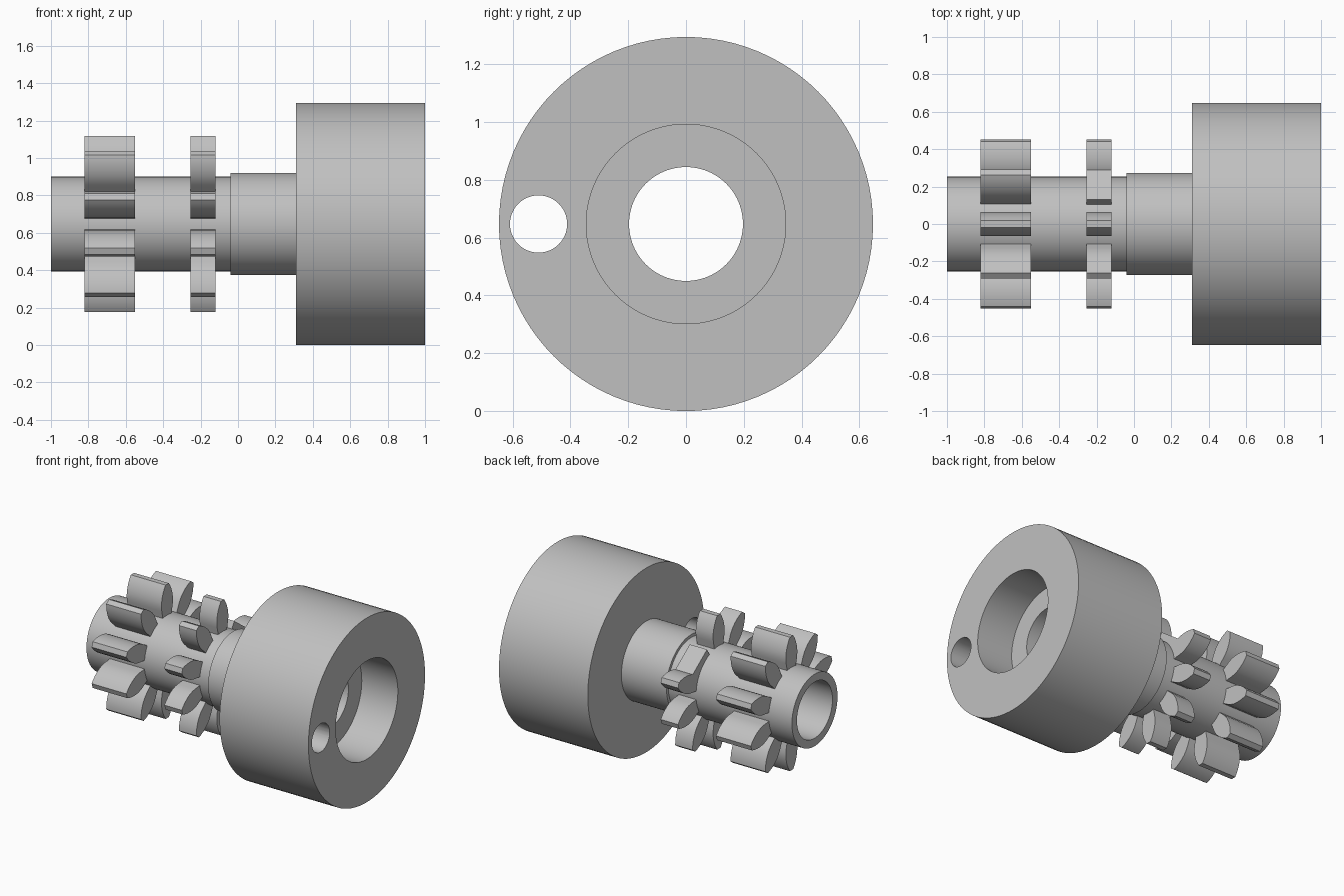
import bpy, bmesh, math
from mathutils import Matrix

if "Cube" in bpy.data.objects:
    bpy.data.objects.remove(bpy.data.objects["Cube"], do_unlink=True)

AXIS_Z = 0.647
steel = bpy.data.materials.new("steel_grey")
steel.use_nodes = True
grey = (0.53, 0.53, 0.53, 1)
steel.diffuse_color = grey
steel.node_tree.nodes["Principled BSDF"].inputs["Base Color"].default_value = grey


def finish(bm, name):
    """Turn a bmesh into a shaded object sitting on the shaft axis."""
    bmesh.ops.recalc_face_normals(bm, faces=bm.faces)
    mesh = bpy.data.meshes.new(name)
    bm.to_mesh(mesh)
    bm.free()
    mesh.materials.append(steel)
    obj = bpy.data.objects.new(name, mesh)
    obj.location.z = AXIS_Z
    bpy.context.collection.objects.link(obj)
    return obj


def smooth(obj):
    bpy.ops.object.select_all(action='DESELECT')
    obj.select_set(True)
    bpy.context.view_layer.objects.active = obj
    bpy.ops.object.shade_smooth_by_angle(angle=math.radians(30))


def lathe(name, profile, sides=96):
    """Spin a closed (x, radius) profile about the x axis."""
    bm = bmesh.new()
    rings = []
    for i in range(sides):
        a = math.tau * i / sides
        rings.append([bm.verts.new((x, r * math.cos(a), r * math.sin(a))) for x, r in profile])
    n = len(profile)
    for i in range(sides):
        p, q = rings[i], rings[(i + 1) % sides]
        for j in range(n):
            k = (j + 1) % n
            bm.faces.new((p[j], p[k], q[k], q[j]))
    return finish(bm, name)


def add_prism(bm, outline, x0, x1, angle):
    """Extrude a (radial, tangential) outline along x, turned to an angle."""
    verts = [bm.verts.new((x0, r, t)) for r, t in outline]
    face = bm.faces.new(verts)
    new = bmesh.ops.extrude_face_region(bm, geom=[face])["geom"]
    top = [v for v in new if isinstance(v, bmesh.types.BMVert)]
    bmesh.ops.translate(bm, verts=top, vec=(x1 - x0, 0, 0))
    bmesh.ops.rotate(bm, verts=verts + top, cent=(0, 0, 0),
                     matrix=Matrix.Rotation(math.radians(angle), 3, 'X'))


# Half outline of a leaf-shaped tooth: radius, half width
FLANK = [(0.235, 0.047), (0.27, 0.053), (0.30, 0.060), (0.33, 0.064), (0.36, 0.063),
         (0.39, 0.057), (0.42, 0.047), (0.45, 0.032), (0.47, 0.018)]
TOOTH = FLANK + [(r, -w) for r, w in reversed(FLANK)]


def gear(name, x0, x1, cut_angle=None):
    bm = bmesh.new()
    for i in range(10):
        angle = 18 + 36 * i
        if angle == cut_angle:
            # Flat land in place of one tooth
            flat = [(0.22, -0.145), (0.30, -0.145), (0.30, 0.057), (0.22, 0.05)]
            add_prism(bm, flat, x0, x1, angle)
        else:
            add_prism(bm, TOOTH, x0, x1, angle)
    smooth(finish(bm, name))


# Hollow stepped shaft and counterbored drum
body = lathe("shaft_and_drum", [
    (-1, 0.197), (-1, 0.253), (-0.04, 0.253), (-0.04, 0.274), (0.31, 0.274),
    (0.31, 0.647), (1, 0.647), (1, 0.345), (0.72, 0.345), (0.72, 0.197)])

# Off-centre hole through the drum
bpy.ops.mesh.primitive_cylinder_add(vertices=48, radius=0.099, depth=1,
                                    location=(0.7, -0.51, AXIS_Z),
                                    rotation=(0, math.pi / 2, 0))
cutter = bpy.context.object
cutter.name = "pin_hole_cutter"
hole = body.modifiers.new("pin_hole", 'BOOLEAN')
hole.operation = 'DIFFERENCE'
hole.solver = 'EXACT'
hole.object = cutter
bpy.ops.object.select_all(action='DESELECT')
body.select_set(True)
bpy.context.view_layer.objects.active = body
bpy.ops.object.modifier_apply(modifier=hole.name)
bpy.data.objects.remove(cutter, do_unlink=True)
smooth(body)

# Wide and narrow toothed rings
gear("wide_gear_teeth", -0.82, -0.55)
gear("narrow_gear_teeth", -0.255, -0.12, cut_angle=54)
